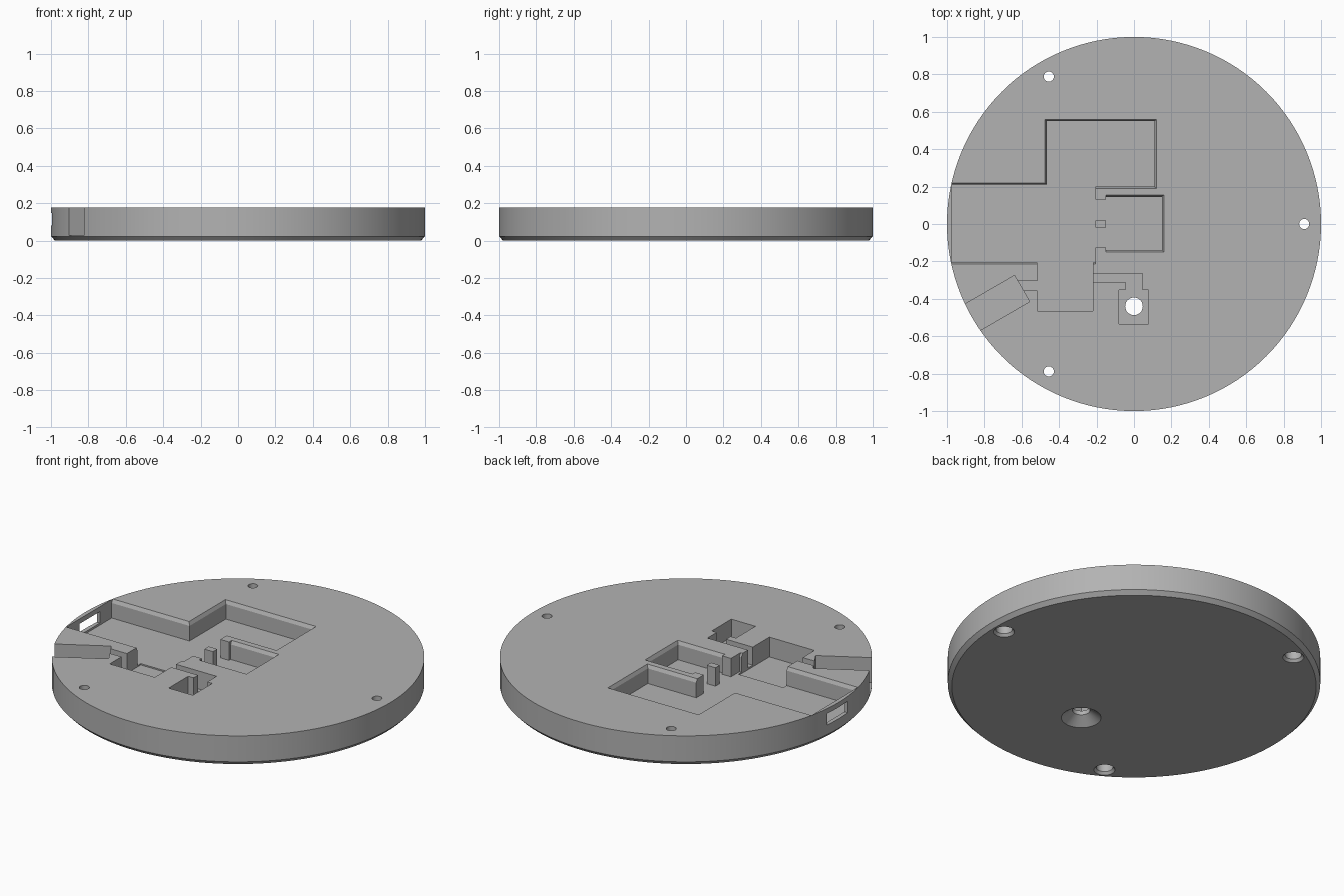
import bpy, bmesh, math
from math import cos, sin, pi

cube = bpy.data.objects.get("Cube")
if cube:
    bpy.data.objects.remove(cube, do_unlink=True)

TOP = 0.177      # top of the disc
FLOOR = 0.068    # floor of the main pockets
ABOVE = 0.3      # where cutters end, clear of the disc

grey = bpy.data.materials.new("matte grey")
grey.use_nodes = True
colour = (0.45, 0.45, 0.45, 1)
grey.diffuse_color = colour
grey.node_tree.nodes["Principled BSDF"].inputs["Base Color"].default_value = colour


def loft(name, rings):
    """Closed solid through a stack of equal-sized point rings."""
    bm = bmesh.new()
    loops = [[bm.verts.new(p) for p in ring] for ring in rings]
    for low, high in zip(loops, loops[1:]):
        for i in range(len(low)):
            j = (i + 1) % len(low)
            bm.faces.new((low[i], low[j], high[j], high[i]))
    bm.faces.new(loops[0][::-1])
    bm.faces.new(loops[-1])
    bmesh.ops.recalc_face_normals(bm, faces=bm.faces)
    mesh = bpy.data.meshes.new(name)
    bm.to_mesh(mesh)
    bm.free()
    mesh.materials.append(grey)
    obj = bpy.data.objects.new(name, mesh)
    bpy.context.collection.objects.link(obj)
    return obj


def turned(name, x, y, profile, sides):
    """Round solid from (radius, height) pairs."""
    angles = [2 * pi * i / sides for i in range(sides)]
    return loft(name, [[(x + r * cos(a), y + r * sin(a), z) for a in angles]
                       for r, z in profile])


def pocket(name, x0, x1, y0, y1, floor=FLOOR, top=ABOVE, flare=(0, 0, 0, 0)):
    """Box cutter; flared sides (-x, +x, -y, +y) get a bevelled mouth."""
    def ring(z, f):
        l, r, d, u = (f * s for s in flare)
        return [(x0 - l, y0 - d, z), (x1 + r, y0 - d, z),
                (x1 + r, y1 + u, z), (x0 - l, y1 + u, z)]
    rings = [ring(floor, 0)]
    if any(flare):
        rings += [ring(TOP - 0.02, 0), ring(TOP, 0.01)]
    rings.append(ring(top, 0.01))
    return loft(name, rings)


# Disc with a bevelled lower edge
disc = turned("disc_base", 0, 0, [(0.978, 0), (1, 0.023), (1, TOP)], 128)

cutters = [
    # Main stepped pocket and the small pocket beside it
    pocket("main_pocket", -0.975, -0.207, -0.205, 0.21, flare=(0, 0, 1, 1)),
    pocket("upper_pocket", -0.465, 0.11, 0.2, 0.55, flare=(1, 1, 1, 1)),
    pocket("small_pocket", -0.15, 0.15, -0.14, 0.145, flare=(0, 1, 1, 1)),
    # Two gaps that leave a pillar between them
    pocket("upper_gap", -0.23, -0.13, 0.02, 0.13),
    pocket("lower_gap", -0.23, -0.13, -0.125, -0.02),
    # Port opening in the rim
    pocket("port_opening", -1.05, -0.95, -0.09, 0.1, 0.08, 0.148),
    # Square pocket with wire channels to both sides
    pocket("square_pocket", -0.515, -0.22, -0.465, -0.175, 0.06),
    pocket("rim_channel", -0.64, -0.5, -0.355, -0.305, 0.065),
    pocket("wire_channel", -0.24, 0.045, -0.31, -0.265, 0.07),
    pocket("wire_bend", -0.045, 0.045, -0.37, -0.29, 0.07),
    pocket("sensor_pocket", -0.08, 0.078, -0.535, -0.352, 0.07),
    # Cone-mouthed hole below the sensor pocket
    turned("sensor_hole", 0, -0.44,
           [(0.13, -0.01), (0.107, 0), (0.047, 0.045), (0.047, ABOVE)], 32),
]

# Slanted slot that opens through the rim
ux, uy = cos(pi / 6), sin(pi / 6)
near, far, half = 0.69, 1.2, 0.081
outline = [(-ux * d - uy * s, -uy * d + ux * s)
           for d, s in ((near, -half), (far, -half), (far, half), (near, half))]
cutters.append(loft("slanted_slot", [[(x, y, z) for x, y in outline]
                                     for z in (0.028, ABOVE)]))

# Three screw holes, recessed from below
for i in range(3):
    a = 2 * pi * i / 3
    cutters.append(turned("screw_hole", 0.91 * cos(a), 0.91 * sin(a),
                          [(0.057, -0.02), (0.057, 0), (0.045, 0.015),
                           (0.045, 0.06), (0.027, 0.065), (0.027, ABOVE)], 24))

# Carve the disc, then drop the cutters
bpy.ops.object.select_all(action='DESELECT')
bpy.context.view_layer.objects.active = disc
disc.select_set(True)
for cutter in cutters:
    cutter.hide_render = True
    mod = disc.modifiers.new(cutter.name, 'BOOLEAN')
    mod.operation = 'DIFFERENCE'
    mod.solver = 'EXACT'
    mod.object = cutter
    bpy.ops.object.modifier_apply(modifier=mod.name)
for cutter in cutters:
    bpy.data.objects.remove(cutter, do_unlink=True)

bpy.ops.object.shade_smooth_by_angle(angle=math.radians(20))
